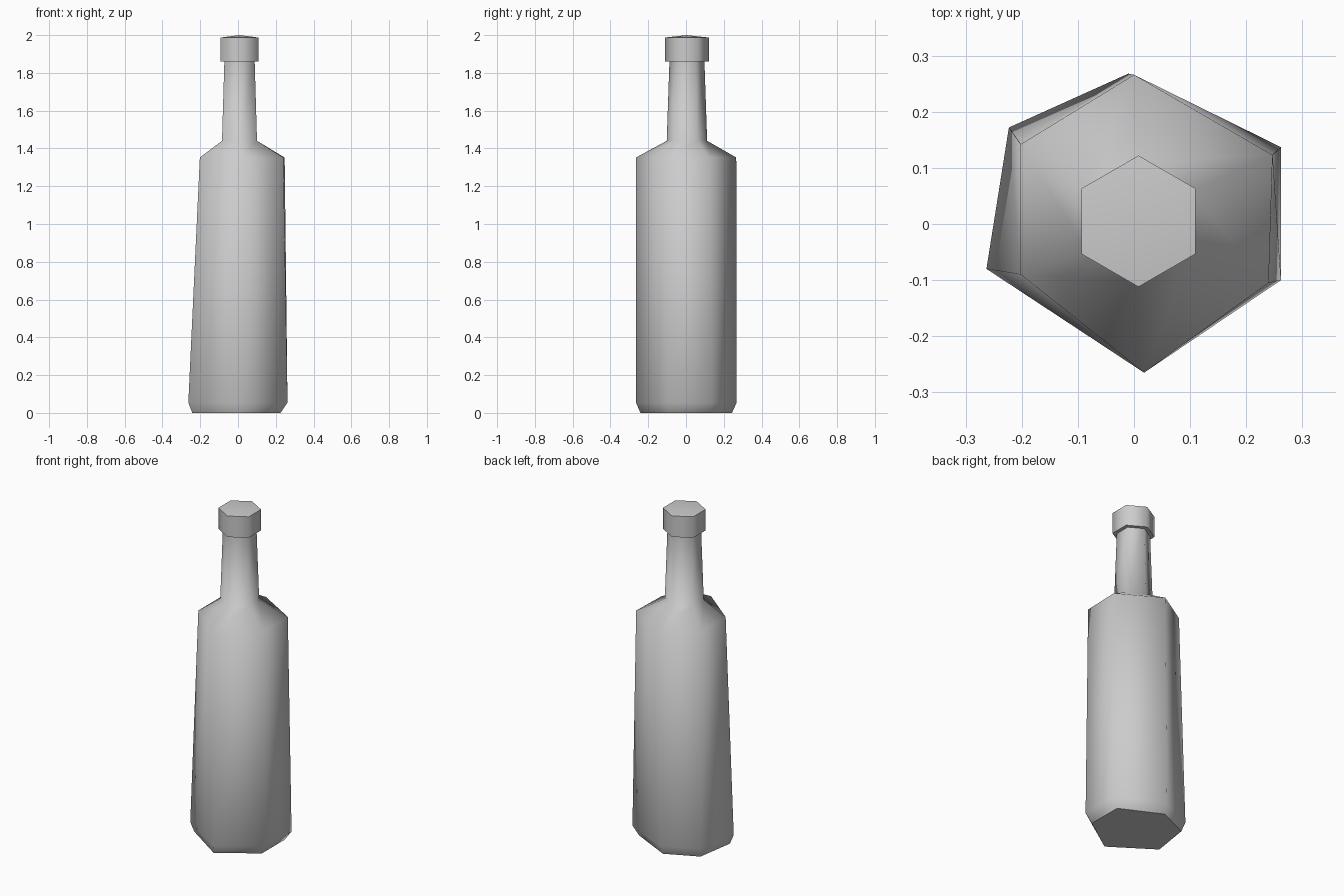
import bpy, bmesh, math

cube = bpy.data.objects.get("Cube")
if cube:
    bpy.data.objects.remove(cube, do_unlink=True)

grey = bpy.data.materials.new("plain_grey")
grey.use_nodes = True
colour = (0.6, 0.6, 0.6, 1)
grey.diffuse_color = colour
grey.node_tree.nodes["Principled BSDF"].inputs["Base Color"].default_value = colour


def hexagon(radius, z, cx=0.008, cy=0.005):
    """Regular six-sided ring with a corner facing the front."""
    corners = [math.radians(90 + 60 * i) for i in range(6)]
    return [(cx + radius * math.cos(a), cy + radius * math.sin(a), z) for a in corners]


def loft(name, rings, sharp_rings, top_centre=None):
    """Join six-sided rings into a closed, smooth part with chosen sharp rims."""
    bm = bmesh.new()
    loops = [[bm.verts.new(p) for p in ring] for ring in rings]
    for low, high in zip(loops, loops[1:]):
        for i in range(6):
            j = (i + 1) % 6
            bm.faces.new((low[i], low[j], high[j], high[i]))
    bm.faces.new(loops[0][::-1])
    if top_centre:
        tip = bm.verts.new(top_centre)
        for i in range(6):
            bm.faces.new((loops[-1][i], loops[-1][(i + 1) % 6], tip))
    else:
        bm.faces.new(loops[-1])
    for face in bm.faces:
        face.smooth = True
    for r in sharp_rings:
        for i in range(6):
            bm.edges.get((loops[r][i], loops[r][(i + 1) % 6])).smooth = False
    bmesh.ops.recalc_face_normals(bm, faces=bm.faces[:])
    mesh = bpy.data.meshes.new(name)
    bm.to_mesh(mesh)
    bm.free()
    mesh.materials.append(grey)
    obj = bpy.data.objects.new(name, mesh)
    bpy.context.collection.objects.link(obj)
    return obj


# Uneven hand-shaped outlines of the body
lower = [(-0.01, 0.268), (-0.223, 0.172), (-0.263, -0.08),
         (0.018, -0.265), (0.262, -0.10), (0.262, 0.137)]
shoulder = [(0.0, 0.266), (-0.202, 0.142), (-0.202, -0.09),
            (0.018, -0.265), (0.24, -0.105), (0.247, 0.123)]

# Bottle: chamfered foot, tapering body, sloped shoulder and neck
loft("bottle", [
    [(x * 0.89 - 0.008, y * 0.91, 0) for x, y in lower],
    [(x, y, 0.055) for x, y in lower],
    [(x, y, 1.352) for x, y in shoulder],
    hexagon(0.107, 1.44),
    hexagon(0.092, 1.88),
], sharp_rings=(0, 4))

# Cap: short collar with a slightly domed top
loft("cap", [hexagon(0.117, 1.86), hexagon(0.117, 1.987)],
     sharp_rings=(0, 1), top_centre=(0.008, 0.005, 2.0))
